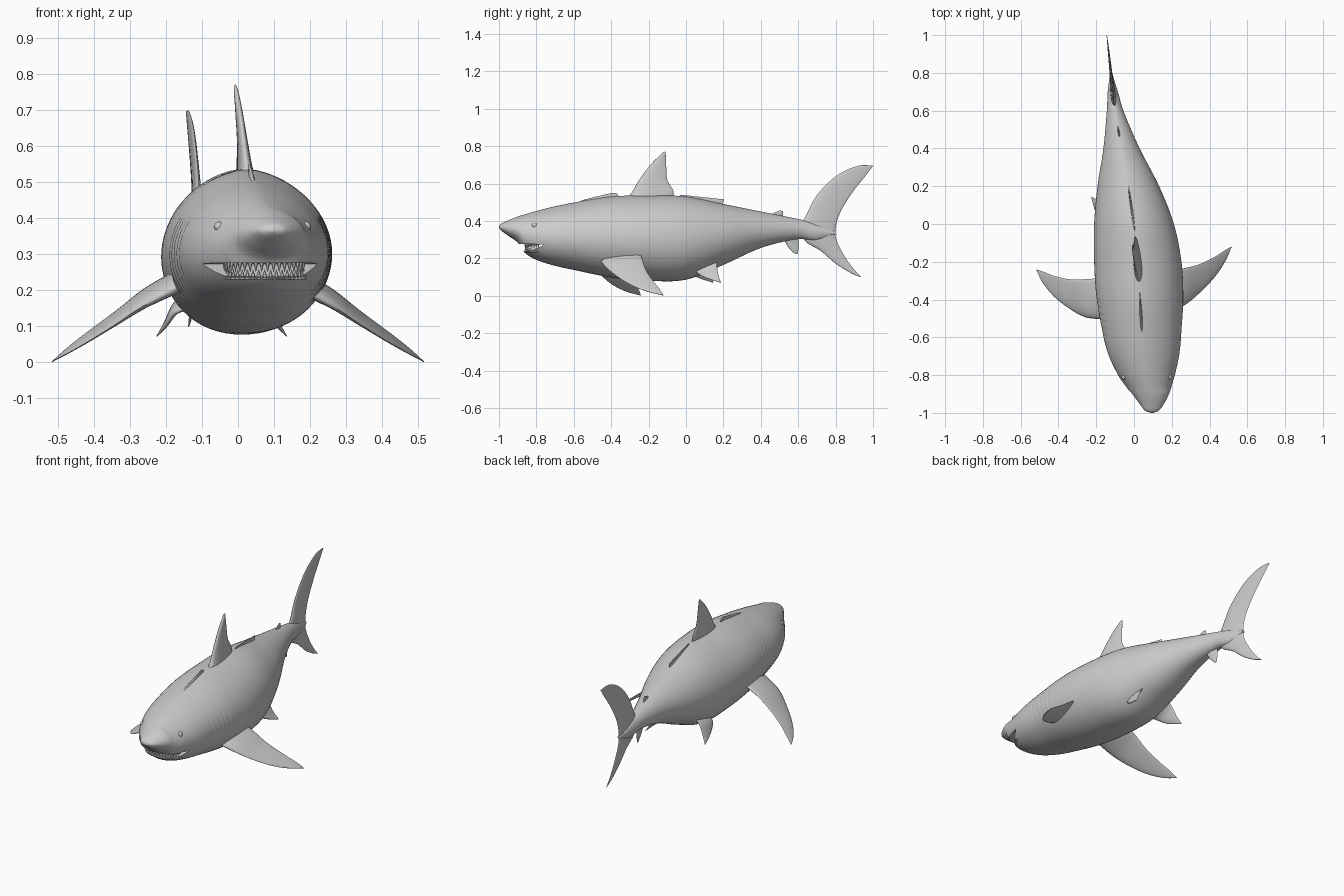
import bpy, bmesh, math
from mathutils import Vector

if "Cube" in bpy.data.objects:
    bpy.data.objects.remove(bpy.data.objects["Cube"])

# Body stations: y, centre x, half width, top z, bottom z
STATIONS = [
    (-1.0, .095, .006, .371, .362), (-.99, .095, .034, .384, .350),
    (-.95, .094, .066, .403, .320), (-.90, .088, .097, .423, .284),
    (-.865, .079, .118, .434, .232), (-.80, .066, .150, .453, .192),
    (-.70, .053, .185, .478, .160), (-.60, .044, .205, .498, .138),
    (-.40, .032, .229, .530, .098), (-.20, .020, .231, .536, .080),
    (0, 0, .211, .530, .086), (.20, -.030, .163, .490, .165),
    (.40, -.066, .096, .450, .255), (.60, -.100, .044, .410, .303),
    (.70, -.112, .027, .385, .295), (.80, -.122, .008, .345, .328),
    (1.0, -.144, .004, .340, .335)]


def station(y):
    """Smoothly interpolated station values at y."""
    i = 0
    while i < len(STATIONS) - 2 and y > STATIONS[i + 1][0]:
        i += 1
    s = [STATIONS[max(0, min(len(STATIONS) - 1, i + k))] for k in (-1, 0, 1, 2)]
    h = s[2][0] - s[1][0]
    t = (y - s[1][0]) / h
    out = []
    for k in range(1, 5):
        m0 = (s[2][k] - s[0][k]) / (s[2][0] - s[0][0]) * h
        m1 = (s[3][k] - s[1][k]) / (s[3][0] - s[1][0]) * h
        a, b = s[1][k], s[2][k]
        out.append(a + m0 * t + (3 * (b - a) - 2 * m0 - m1) * t ** 2
                   + (2 * (a - b) + m0 + m1) * t ** 3)
    return out


def smooth(ob, angle=40):
    bpy.ops.object.select_all(action='DESELECT')
    ob.select_set(True)
    bpy.context.view_layer.objects.active = ob
    bpy.ops.object.shade_smooth_by_angle(angle=math.radians(angle))


def to_object(name, bm):
    bmesh.ops.recalc_face_normals(bm, faces=bm.faces)
    me = bpy.data.meshes.new(name)
    bm.to_mesh(me)
    bm.free()
    ob = bpy.data.objects.new(name, me)
    bpy.context.collection.objects.link(ob)
    return ob


def loft(name, rings):
    """Skin a list of closed rings and cap both ends."""
    bm = bmesh.new()
    vs = [[bm.verts.new(p) for p in r] for r in rings]
    n = len(rings[0])
    for a, b in zip(vs, vs[1:]):
        for i in range(n):
            j = (i + 1) % n
            bm.faces.new((a[i], a[j], b[j], b[i]))
    bm.faces.new(vs[0])
    bm.faces.new(vs[-1])
    return to_object(name, bm)


def catmull(p, t):
    a, b, c, d = p
    return .5 * (2 * b + (c - a) * t + (2 * a - 5 * b + 4 * c - d) * t * t
                 + (3 * b - a - 3 * c + d) * t ** 3)


def fin(name, sections, sub=8, n=24):
    """Loft lens-shaped sections given as (leading point, trailing point, thickness)."""
    secs = [(Vector(a), Vector(b), t) for a, b, t in sections]
    last = len(secs) - 1
    path = []
    for i in range(last):
        quad = [secs[max(0, min(last, i + k))] for k in (-1, 0, 1, 2)]
        for s in range(sub):
            path.append([catmull([q[k] for q in quad], s / sub) for k in range(3)])
    path.append(list(secs[-1]))
    rings = []
    for i, (a, b, t) in enumerate(path):
        p, q = path[max(0, i - 1)], path[min(len(path) - 1, i + 1)]
        nrm = (b - a).cross((q[0] + q[1]) - (p[0] + p[1])).normalized()
        ring = []
        for k in range(n):
            th = 2 * math.pi * k / n
            u = (1 - math.cos(th)) / 2
            ring.append(a.lerp(b, u) + nrm * (t / 2 * math.sin(th) * (1.25 - .6 * u)))
        rings.append(ring)
    ob = loft(name, rings)
    smooth(ob, 60)
    return ob


def mid_fin(name, sections, lean=0):
    """Upright fin that follows the bent centre line; sections are (y, z, y, z, thickness)."""
    def pt(y, z):
        return (station(y)[0] - lean * (z - .53), y, z)
    fin(name, [(pt(a, b), pt(c, d), t) for a, b, c, d, t in sections])


# Body, slightly peaked along the back, with faint gill grooves on the flanks
rings = []
N, M = 260, 72
for i in range(N + 1):
    y = -1 + 1.8 * (i / N) ** 1.15
    cx, hw, top, bot = station(y)
    zm = bot + .47 * (top - bot)
    ring = []
    for k in range(M):
        a = 2 * math.pi * k / M
        c, s = math.cos(a), math.sin(a)
        x = hw * math.copysign(abs(c) ** (1.2 if s > 0 else .95), c)
        z = ((top - zm) if s > 0 else (zm - bot)) * s
        if -.60 < y < -.42 and -.7 < s < .45:
            x *= 1 - .008 * abs(math.cos(math.pi * (y + .51 + .03 * s) / .036)) ** 8
        ring.append((cx + x, y, zm + z))
    rings.append(ring)
body = loft("body", rings)

# Mouth opening cut through the head
profile = [(-.95, .275), (-.82, .276), (-.760, .273), (-.82, .240), (-.95, .232)]
cutter = loft("mouth_cutter", [[(x, y, z) for y, z in profile] for x in (-.25, .4)])
cutter.hide_render = True
mod = body.modifiers.new("mouth", 'BOOLEAN')
mod.operation = 'DIFFERENCE'
mod.solver = 'EXACT'
mod.object = cutter
bpy.context.view_layer.objects.active = body
bpy.ops.object.modifier_apply(modifier=mod.name)
bpy.data.objects.remove(cutter)
smooth(body, 40)

# Teeth: two rows of small pointed cones along the jaw arc
for name, base, tip in (("upper_teeth", .284, .249), ("lower_teeth", .230, .259)):
    bm = bmesh.new()
    for i in range(19):
        a = math.radians(-80 + 160 * (i + (.5 if tip > base else 0)) / 19)
        cx = .074 + .112 * math.sin(a)
        cy = -.775 - .084 * math.cos(a)
        ring = [bm.verts.new((cx + .009 * math.cos(k * math.pi / 3),
                              cy + .009 * math.sin(k * math.pi / 3), base)) for k in range(6)]
        top = bm.verts.new((cx, cy, tip))
        bm.faces.new(ring)
        for k in range(6):
            bm.faces.new((ring[k], ring[(k + 1) % 6], top))
    to_object(name, bm)

# Eyes
for side, name in ((1, "right_eye"), (-1, "left_eye")):
    bpy.ops.mesh.primitive_uv_sphere_add(segments=20, ring_count=12, radius=.014,
                                         location=(.068 + side * .120, -.81, .376))
    eye = bpy.context.object
    eye.name = name
    smooth(eye, 60)

# Fins along the back, belly and tail
mid_fin("dorsal_fin", [(-.37, .49, -.09, .49, .055), (-.30, .54, -.066, .552, .040),
                       (-.25, .62, -.10, .62, .027), (-.19, .70, -.106, .70, .019),
                       (-.135, .755, -.108, .748, .012), (-.117, .77, -.109, .766, .004)], .085)
mid_fin("front_back_ridge", [(-.62, .47, -.36, .50, .03), (-.56, .508, -.36, .53, .014),
                             (-.40, .549, -.372, .549, .005)])
mid_fin("rear_back_ridge", [(-.05, .49, .19, .45, .024), (-.04, .525, .195, .49, .014),
                            (-.03, .54, .205, .515, .006)])
mid_fin("second_dorsal_fin", [(.41, .41, .52, .39, .016), (.46, .437, .52, .425, .010),
                              (.50, .456, .518, .452, .004)])
mid_fin("anal_fin", [(.52, .31, .60, .32, .02), (.545, .262, .602, .262, .012),
                     (.582, .224, .597, .222, .004)])
mid_fin("tail_fin", [(.990, .697, 1.0, .694, .003), (.91, .692, .955, .635, .008),
                     (.80, .638, .892, .555, .013), (.70, .538, .832, .460, .018),
                     (.645, .435, .804, .385, .026), (.61, .36, .80, .335, .03),
                     (.64, .29, .804, .30, .026), (.72, .240, .826, .250, .018),
                     (.80, .172, .865, .185, .012), (.88, .122, .91, .128, .008),
                     (.932, .100, .938, .099, .003)])

# Paired fins: x, leading y z, trailing y z, thickness, placed around the bent body
PECTORAL = [(.17, -.47, .205, -.25, .25, .05), (.26, -.435, .158, -.235, .200, .036),
            (.34, -.372, .105, -.215, .140, .022), (.42, -.290, .055, -.178, .082, .014),
            (.48, -.203, .021, -.140, .034, .009), (.515, -.126, .003, -.120, .001, .003)]
PELVIC = [(.05, .02, .15, .165, .20, .03), (.085, .04, .135, .165, .165, .022),
          (.11, .095, .10, .172, .115, .013), (.135, .178, .072, .186, .072, .003)]


def paired(name, table, side, mirror_x, shift, sweep):
    def pt(x, y, z):
        if side > 0:
            return (x, y, z)
        return (2 * mirror_x - x, y - shift - sweep * (x - table[0][0]), z)
    fin(name, [(pt(x, a, b), pt(x, c, d), t) for x, a, b, c, d, t in table])


for side, word in ((1, "right"), (-1, "left")):
    paired(word + "_pectoral_fin", PECTORAL, side, 0, .035, .25)
    paired(word + "_pelvic_fin", PELVIC, side, -.045, .04, 0)
